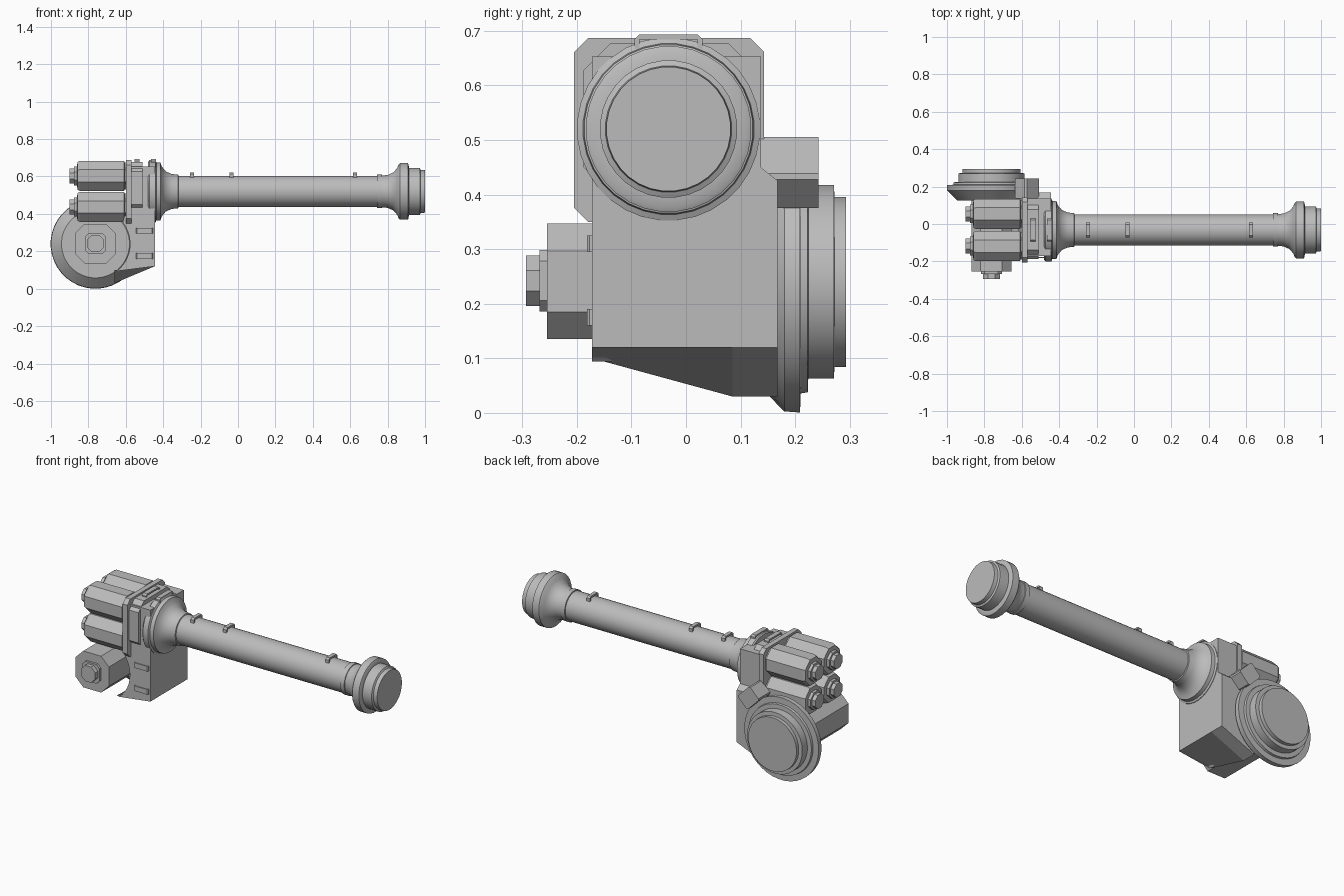
import bpy, bmesh, math
from mathutils import Matrix, Vector

cube = bpy.data.objects.get("Cube")
if cube:
    bpy.data.objects.remove(cube)

grey = bpy.data.materials.new("plain grey")
grey.use_nodes = True
grey.diffuse_color = (0.5, 0.5, 0.5, 1)
grey.node_tree.nodes["Principled BSDF"].inputs["Base Color"].default_value = (0.5, 0.5, 0.5, 1)

AXIS_Y, AXIS_Z = -0.032, 0.52     # barrel axis
HUB_X, HUB_Z = -0.762, 0.24       # rear drum axis


def loft(name, rings, smooth=False):
    """Skin a list of equal-length point rings and cap both ends."""
    bm = bmesh.new()
    rows = [[bm.verts.new(p) for p in ring] for ring in rings]
    for a, b in zip(rows, rows[1:]):
        for i in range(len(a)):
            j = (i + 1) % len(a)
            bm.faces.new((a[i], a[j], b[j], b[i]))
    bm.faces.new(rows[0])
    bm.faces.new(rows[-1])
    bmesh.ops.recalc_face_normals(bm, faces=bm.faces)
    mesh = bpy.data.meshes.new(name)
    bm.to_mesh(mesh)
    bm.free()
    mesh.materials.append(grey)
    obj = bpy.data.objects.new(name, mesh)
    bpy.context.collection.objects.link(obj)
    if smooth:
        bpy.ops.object.select_all(action='DESELECT')
        obj.select_set(True)
        bpy.context.view_layer.objects.active = obj
        bpy.ops.object.shade_smooth_by_angle(angle=math.radians(35))
    return obj


def lathe(name, profile, axis, centre, sides=32):
    """Turn (position, radius) pairs about the x or y axis; centre gives the other two."""
    rings = []
    for pos, radius in profile:
        ring = []
        for k in range(sides):
            a = math.tau * (k + 0.5) / sides
            u, v = centre[0] + radius * math.cos(a), centre[1] + radius * math.sin(a)
            ring.append((pos, u, v) if axis == 'x' else (u, pos, v))
        rings.append(ring)
    return loft(name, rings, sides > 8)


def chamfered(name, axis, start, end, u0, u1, v0, v1, c):
    """Prism along x or y with a corner-cut rectangular section."""
    outline = [(u0 + c, v0), (u1 - c, v0), (u1, v0 + c), (u1, v1 - c),
               (u1 - c, v1), (u0 + c, v1), (u0, v1 - c), (u0, v0 + c)]
    place = (lambda p, u, v: (p, u, v)) if axis == 'x' else (lambda p, u, v: (u, p, v))
    return loft(name, [[place(p, u, v) for u, v in outline] for p in (start, end)])


def box(name, lo, hi):
    ring = lambda z: [(lo[0], lo[1], z), (hi[0], lo[1], z), (hi[0], hi[1], z), (lo[0], hi[1], z)]
    return loft(name, [ring(lo[2]), ring(hi[2])])


def handle(name, centre, length, width, height, direction):
    """Staple-shaped grab handle: an arch swept across its width."""
    h, t = length / 2, height * 0.45
    arch = [(-h, -0.01), (-h, height - t), (-h + t, height), (h - t, height), (h, height - t),
            (h, -0.01), (h - t, -0.01), (h - t, height - t), (t - h, height - t), (t - h, -0.01)]
    if direction == 'up':
        place = lambda a, b, w: Vector((w, a, b))
    else:
        place = lambda a, b, w: Vector((a, -b, w))
    loft(name, [[Vector(centre) + place(a, b, w) for a, b in arch]
                for w in (-width / 2, width / 2)])


# Barrel: flange, flared root, tube and stepped muzzle
lathe("barrel", [(-.48, .162), (-.474, .168), (-.442, .168), (-.437, .157), (-.415, .155),
                 (-.407, .133), (-.385, .107), (-.355, .094), (-.32, .09), (-.318, .084),
                 (.742, .084), (.743, .09), (.77, .09), (.771, .086), (.8, .088),
                 (.83, .102), (.85, .124), (.86, .146), (.866, .152), (.908, .152),
                 (.912, .144), (.914, .126), (.972, .126), (.977, .116), (1, .114)],
      'x', (AXIS_Y, AXIS_Z))

# Four octagonal motors with stepped end caps
for side, dy in (("left", 0.086), ("right", -0.086)):
    for level, dz in (("upper", 0.083), ("lower", -0.083)):
        lathe(f"{level}_{side}_motor",
              [(-.9, .043), (-.878, .043), (-.877, .054), (-.86, .054), (-.859, .08),
               (-.845, .087), (-.61, .087), (-.605, .078), (-.59, .078)],
              'x', (AXIS_Y + dy, AXIS_Z + dz), 8)

# Mounting plate and gear housing
chamfered("motor_plate", 'x', -.6, -.57, -.205, .143, .35, .687, .026)
chamfered("gear_cover", 'x', -.572, -.51, -.188, .128, .4, .677, .05)
box("upper_housing", (-.571, -.172, .4), (-.445, .137, .653))

# Lower housing: hollow bay on one side and a bottom sloping toward the drum
arc = [(HUB_X + .185 * math.cos(math.radians(a)), HUB_Z + .185 * math.sin(math.radians(a)))
       for a in range(38, -57, -9)]
rings = []
for y, drop, top in ((-.172, .1, .45), (.085, .03, .45), (.137, .03, .45), (.168, .03, .425)):
    outline = [(-.445, .12), (-.445, top), (-.59, top)] + arc + [(-.66, drop)]
    rings.append([(x, y, z) for x, z in outline])
loft("lower_housing", rings)

# Rear drum: cone, rim and stepped cover
lathe("rear_drum", [(.125, .182), (.18, .238), (.209, .24), (.21, .205), (.223, .203),
                    (.224, .178), (.271, .178), (.272, .156), (.293, .156)],
      'y', (HUB_X, HUB_Z), 40)

# Clamp block set at a slant on the drum rim
clamp = chamfered("rim_clamp", 'y', -.053, .053, -.055, .055, -.045, .045, .008)
clamp.data.transform(Matrix.Translation((-.572, .19, .44)) @ Matrix.Rotation(math.pi / 4, 4, 'Y'))

# Front drive motor running back to the drum
chamfered("drive_motor", 'y', -.255, .13, -.87, -.655, .135, .347, .05)
chamfered("drive_cap", 'y', -.268, -.25, -.818, -.706, .186, .298, .02)
lathe("drive_nut", [(-.293, .05), (-.26, .05)], 'y', (HUB_X, HUB_Z + .002), 8)

# Grab handles
for i, x in enumerate((-.245, -.035, .625)):
    handle(f"barrel_handle_{i + 1}", (x, AXIS_Y, .6), .08, .022, .022, 'up')
for i, x in enumerate((-.54, -.452)):
    handle(f"housing_handle_{i + 1}", (x, AXIS_Y, .673), .125, .028, .02, 'up')
for i, z in enumerate((.31, .175)):
    handle(f"front_handle_{i + 1}", (-.5, -.172, z), .09, .03, .009, 'front')
